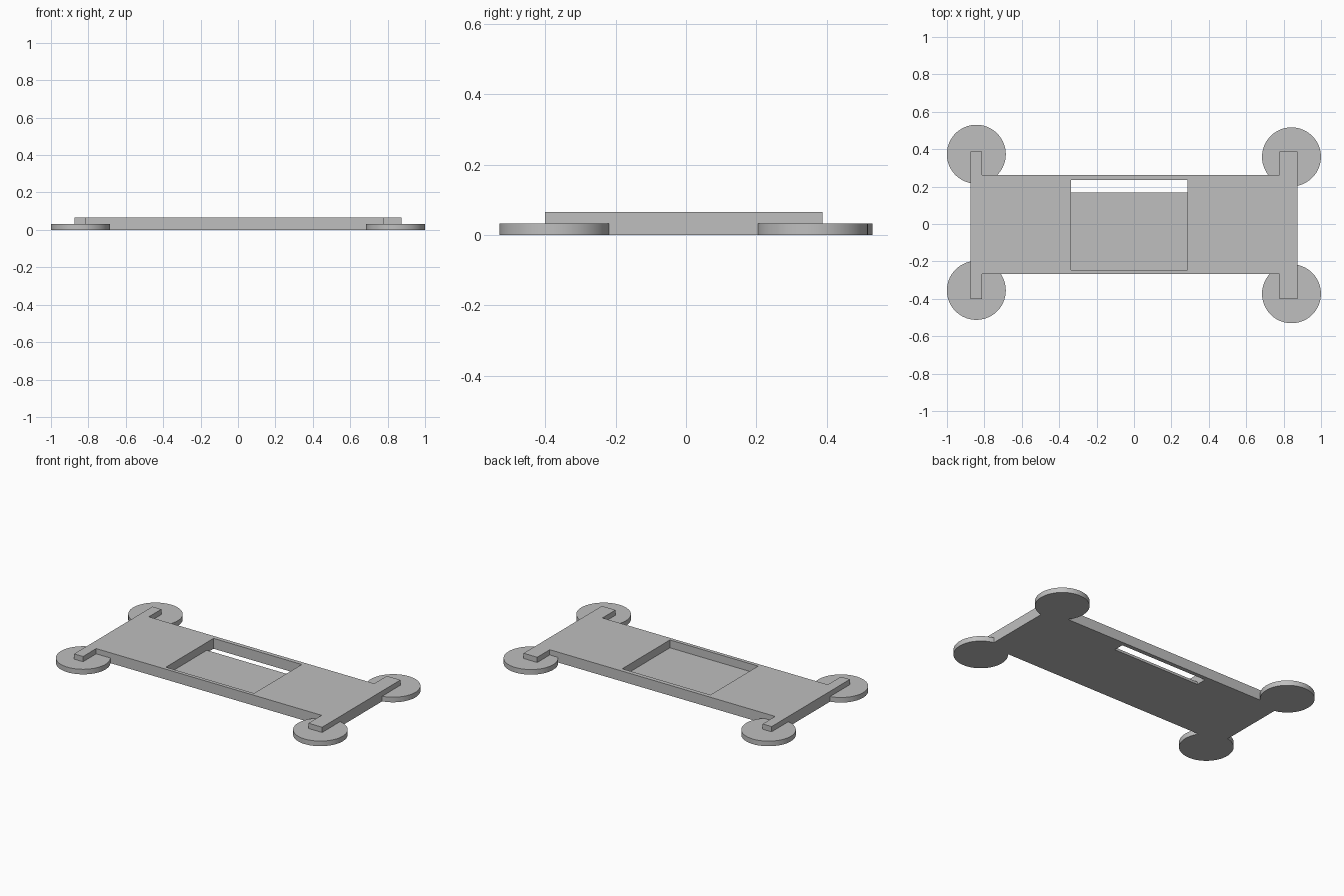
import bpy
import bmesh

cube = bpy.data.objects.get("Cube")
if cube:
    bpy.data.objects.remove(cube, do_unlink=True)

grey = bpy.data.materials.new("plain grey")
grey.use_nodes = True
colour = (0.52, 0.52, 0.52, 1)
grey.diffuse_color = colour
grey.node_tree.nodes["Principled BSDF"].inputs["Base Color"].default_value = colour

HEIGHT, PAD_HEIGHT, POCKET_FLOOR = 0.066, 0.0325, 0.016


def prism(name, outline, z0, z1):
    """Extrude a counter-clockwise outline from z0 to z1."""
    bm = bmesh.new()
    base = bm.faces.new([bm.verts.new((x, y, z0)) for x, y in outline])
    top = bmesh.ops.extrude_face_region(bm, geom=[base])["geom"]
    verts = [v for v in top if isinstance(v, bmesh.types.BMVert)]
    bmesh.ops.translate(bm, verts=verts, vec=(0, 0, z1 - z0))
    bmesh.ops.recalc_face_normals(bm, faces=bm.faces)
    mesh = bpy.data.meshes.new(name)
    bm.to_mesh(mesh)
    bm.free()
    mesh.materials.append(grey)
    obj = bpy.data.objects.new(name, mesh)
    bpy.context.collection.objects.link(obj)
    return obj


def rectangle(x0, x1, y0, y1):
    return [(x0, y0), (x1, y0), (x1, y1), (x0, y1)]


def cut(target, cutter):
    """Subtract the cutter and remove it."""
    cutter.hide_render = True
    mod = target.modifiers.new("cut", "BOOLEAN")
    mod.operation = "DIFFERENCE"
    mod.solver = "EXACT"
    mod.object = cutter
    bpy.context.view_layer.objects.active = target
    bpy.ops.object.modifier_apply(modifier=mod.name)
    bpy.data.objects.remove(cutter, do_unlink=True)


# Plate with an arm at each corner
left, right, front, back = -0.875, 0.873, -0.268, 0.262
arm_left, arm_right, arm_front, arm_back = -0.812, 0.777, -0.4, 0.388
body = prism("body_plate", [
    (left, arm_front), (arm_left, arm_front), (arm_left, front),
    (arm_right, front), (arm_right, arm_front), (right, arm_front),
    (right, arm_back), (arm_right, arm_back), (arm_right, back),
    (arm_left, back), (arm_left, arm_back), (left, arm_back)], 0, HEIGHT)

# Shallow pocket, with a slot right through along its back wall
cut(body, prism("pocket_cutter", rectangle(-0.337, 0.285, -0.245, 0.235),
                POCKET_FLOOR, 0.2))
cut(body, prism("slot_cutter", rectangle(-0.337, 0.285, 0.168, 0.235), -0.1, 0.2))

# Round corner pads
pads = {
    "back_right_pad": (-0.843, 0.373),
    "back_left_pad": (0.842, 0.359),
    "front_right_pad": (-0.843, -0.355),
    "front_left_pad": (0.842, -0.373),
}
for name, (x, y) in pads.items():
    bpy.ops.mesh.primitive_cylinder_add(
        vertices=96, radius=0.1575, depth=PAD_HEIGHT, location=(x, y, PAD_HEIGHT / 2))
    pad = bpy.context.object
    pad.name = name
    pad.data.materials.append(grey)
    bpy.ops.object.shade_smooth_by_angle()
